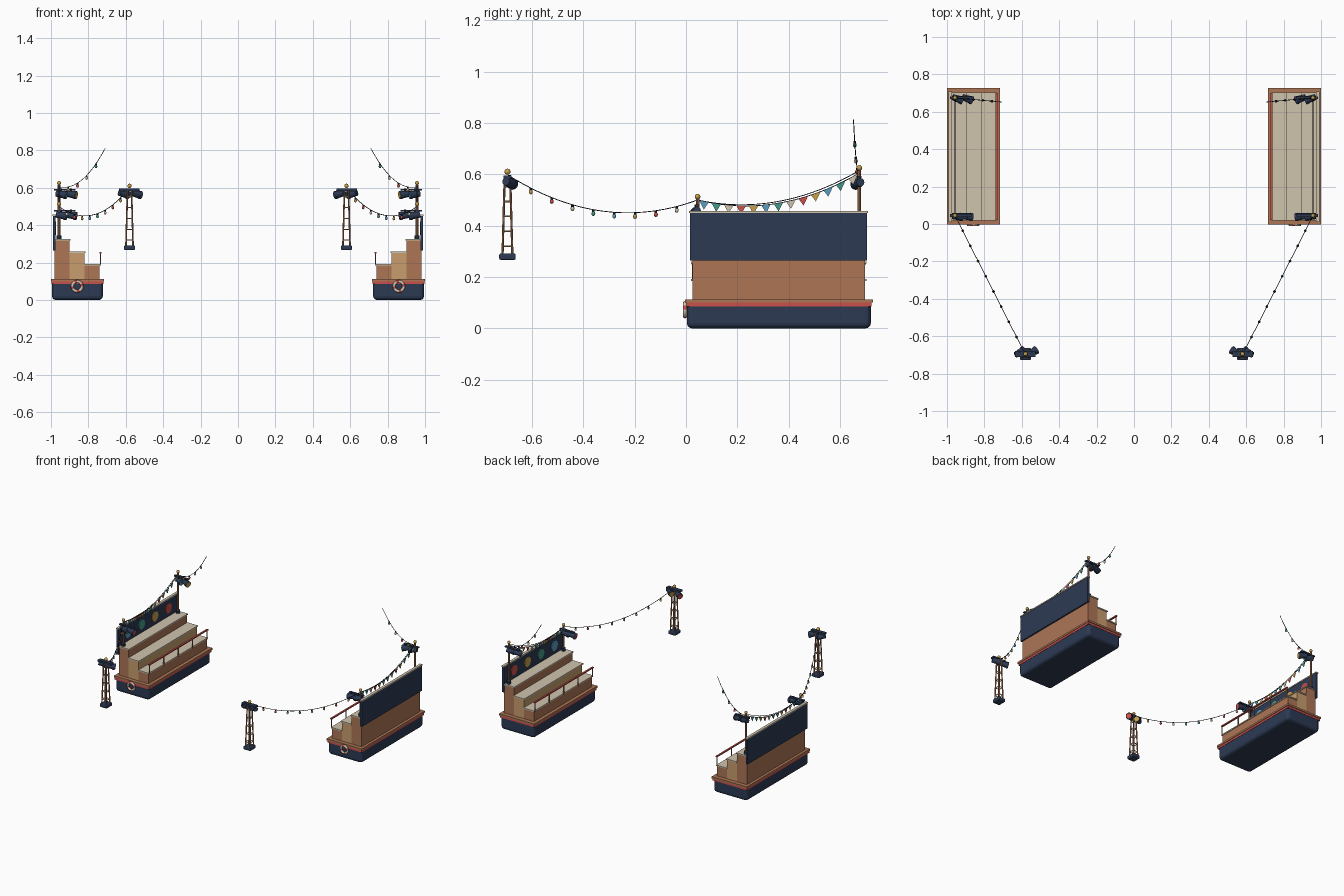
import bpy, bmesh, math
from mathutils import Vector

if "Cube" in bpy.data.objects:
    bpy.data.objects.remove(bpy.data.objects["Cube"], do_unlink=True)


def linear(c):
    return c / 12.92 if c <= 0.04045 else ((c + 0.055) / 1.055) ** 2.4


def material(name, code):
    rgb = [linear(int(code[i:i + 2], 16) / 255) for i in (0, 2, 4)] + [1]
    m = bpy.data.materials.new(name)
    m.use_nodes = True
    m.diffuse_color = rgb
    bsdf = next(n for n in m.node_tree.nodes if n.type == "BSDF_PRINCIPLED")
    bsdf.inputs["Base Color"].default_value = rgb
    return m


navy = material("navy paint", "2c3a54")
wood = material("brown wood", "ad7656")
tan = material("tan wood", "c89e6e")
cream = material("cream", "d0c4ae")
red = material("red", "c9504a")
gold = material("gold", "c9a04c")
teal = material("teal", "469a88")
blue = material("blue", "5a9fc0")
black = material("black cable", "20232b")
BRIGHT = [gold, red, cream, teal, blue]


def finish(bm, name, mats, smooth=False):
    me = bpy.data.meshes.new(name)
    bmesh.ops.recalc_face_normals(bm, faces=bm.faces)
    bm.to_mesh(me)
    bm.free()
    for m in mats:
        me.materials.append(m)
    if smooth:
        me.shade_smooth()
    ob = bpy.data.objects.new(name, me)
    bpy.context.collection.objects.link(ob)
    return ob


def box(name, x, y, z, mat, bevel=0, keep_top=False):
    """Box from (low, high) pairs; x may be given in either order."""
    bm = bmesh.new()
    bmesh.ops.create_cube(bm, size=1)
    for v in bm.verts:
        v.co = Vector([(a + b) / 2 + k * abs(b - a) for k, (a, b) in zip(v.co, (x, y, z))])
    if bevel:
        edges = [e for e in bm.edges
                 if not (keep_top and all(v.co.z > z[1] - 1e-4 for v in e.verts))]
        bmesh.ops.bevel(bm, geom=edges, offset=bevel, segments=3, profile=0.5, affect="EDGES")
    return finish(bm, name, [mat])


def rod(name, a, b, r, mat, sides=8, r2=None):
    a, b = Vector(a), Vector(b)
    bm = bmesh.new()
    bmesh.ops.create_cone(bm, cap_ends=True, segments=sides, radius1=r,
                          radius2=r if r2 is None else r2, depth=(b - a).length)
    ob = finish(bm, name, [mat])
    ob.location = (a + b) / 2
    ob.rotation_euler = (b - a).to_track_quat("Z", "Y").to_euler()
    return ob


def ball(name, p, r, mat, stretch=1):
    bm = bmesh.new()
    bmesh.ops.create_uvsphere(bm, u_segments=10, v_segments=8, radius=r)
    ob = finish(bm, name, [mat], True)
    ob.location = p
    ob.scale.z = stretch


def sag_points(a, b, sag, n):
    a, b = Vector(a), Vector(b)
    return [a.lerp(b, i / n) - Vector((0, 0, 4 * sag * i / n * (1 - i / n))) for i in range(n + 1)]


def cable(name, a, b, sag):
    cu = bpy.data.curves.new(name, "CURVE")
    cu.dimensions = "3D"
    cu.bevel_depth = 0.0018
    cu.bevel_resolution = 1
    pts = sag_points(a, b, sag, 28)
    sp = cu.splines.new("POLY")
    sp.points.add(len(pts) - 1)
    for p, co in zip(sp.points, pts):
        p.co = (*co, 1)
    cu.materials.append(black)
    bpy.context.collection.objects.link(bpy.data.objects.new(name, cu))


def light_string(name, a, b, sag, n, shift=0):
    cable(name + "_cable", a, b, sag)
    for i, p in enumerate(sag_points(a, b, sag, n)[1:-1]):
        rod(name + "_socket", p, p - Vector((0, 0, 0.01)), 0.005, black, 6)
        ball(name + "_bulb", p - Vector((0, 0, 0.015)), 0.0075, BRIGHT[(i + shift) % 5], 1.25)


def spotlight(name, p, aim, lens):
    p, d = Vector(p), Vector(aim).normalized()
    rod(name + "_can", p - d * 0.028, p + d * 0.018, 0.016, navy, 12, 0.02)
    rod(name + "_rim", p + d * 0.016, p + d * 0.03, 0.022, navy, 12)
    rod(name + "_lens", p + d * 0.029, p + d * 0.032, 0.018, lens, 12)
    rod(name + "_hanger", p, p + Vector((0, 0, 0.03)), 0.006, black, 6)


def bunting(name, a, b, sag, n):
    cable(name + "_cable", a, b, sag)
    pts = sag_points(a, b, sag, n)
    bm = bmesh.new()
    for i, (p, q) in enumerate(zip(pts, pts[1:])):
        tip = (p + q) / 2 - Vector((0, 0, 0.032))
        f = bm.faces.new([bm.verts.new(c) for c in (p.lerp(q, 0.12), p.lerp(q, 0.88), tip)])
        f.material_index = (4 - i) % 5
    ob = finish(bm, name + "_flags", BRIGHT)
    mod = ob.modifiers.new("thickness", "SOLIDIFY")
    mod.thickness = 0.003
    mod.offset = 0


def life_ring(x, y, z):
    bm = bmesh.new()
    n, m = 24, 8
    rings = []
    for i in range(n):
        a = 2 * math.pi * i / n
        ring = []
        for j in range(m):
            t = 2 * math.pi * j / m
            r = 0.026 + 0.008 * math.cos(t)
            ring.append(bm.verts.new((x + r * math.cos(a), y + 0.008 * math.sin(t), z + r * math.sin(a))))
        rings.append(ring)
    for i in range(n):
        for j in range(m):
            k, l = (i + 1) % n, (j + 1) % m
            f = bm.faces.new((rings[i][j], rings[k][j], rings[k][l], rings[i][l]))
            f.material_index = 1 if i % 6 < 2 else 0
    finish(bm, "life_ring", [cream, red], True)


def stand(s):
    # floating base
    box("hull", (s * 0.722, s * 0.995), (0.003, 0.72), (0, 0.085), navy, 0.022, True)
    box("red_band", (s * 0.72, s * 0.997), (0.001, 0.722), (0.085, 0.1), red)
    box("deck", (s * 0.716, s), (-0.003, 0.727), (0.1, 0.113), wood)
    life_ring(s * 0.86, -0.004, 0.073)

    # stepped seating
    for i, (top, mat) in enumerate([(0.193, wood), (0.26, tan), (0.325, wood)]):
        x = 0.74 + 0.08 * i
        box("tier", (s * x, s * (x + 0.08)), (0.025, 0.697), (0.113, top - 0.008), mat)
        box("seat_board", (s * (x - 0.005), s * (x + 0.08)), (0.02, 0.702), (top - 0.008, top), cream)

    # guard rail
    for i in range(5):
        y = 0.028 + i * 0.166
        rod("rail_post", (s * 0.735, y, 0.185), (s * 0.735, y, 0.253), 0.004, wood, 6)
    box("guard_rail", (s * 0.729, s * 0.741), (0.022, 0.7), (0.249, 0.257), red)

    # back panel with painted discs
    box("back_panel", (s * 0.976, s * 0.99), (0.015, 0.705), (0.265, 0.452), navy)
    box("panel_cap", (s * 0.973, s * 0.993), (0.012, 0.708), (0.45, 0.458), cream)
    for i, mat in enumerate([blue, teal, gold, red]):
        y = 0.125 + i * 0.155
        rod("panel_disc", (s * 0.977, y, 0.385), (s * 0.972, y, 0.385), 0.036, mat, 16)

    # masts with spotlights
    for y, top, aim_y, lenses in [(0.045, 0.503, -0.1, (teal, red)), (0.675, 0.615, -0.35, (blue, gold))]:
        rod("mast_foot", (s * 0.957, y, 0.325), (s * 0.957, y, 0.345), 0.015, navy, 10)
        rod("mast", (s * 0.957, y, 0.325), (s * 0.957, y, top), 0.007, wood)
        ball("mast_finial", (s * 0.957, y, top + 0.01), 0.011, gold)
        bar = top - 0.03
        box("light_bar", (s * 0.87, s * 0.985), (y - 0.008, y + 0.008), (bar, bar + 0.009), navy)
        for x, lens in zip((0.945, 0.892), lenses):
            spotlight("stand_light", (s * x, y - 0.005, bar - 0.02), (-s, aim_y, -0.15), lens)

    # strings between and beyond the masts
    front, back = (s * 0.957, 0.045, 0.5), (s * 0.957, 0.675, 0.605)
    bunting("bunting", front, back, 0.065, 13)
    cable("upper_cable", front, (s * 0.957, 0.675, 0.615), 0.063)
    light_string("loose_lights", back, (s * 0.71, 0.652, 0.812), 0.065, 5)


def tower(s):
    cx, cy = s * 0.58, -0.695
    box("tower_base", (cx - 0.029, cx + 0.029), (cy - 0.032, cy + 0.032), (0.267, 0.292), navy, 0.006)

    # tapering lattice
    def corner(i, z):
        r = 0.019 - 0.008 * (z - 0.29) / 0.29
        return (cx + r * (1, 1, -1, -1)[i % 4], cy + r * (1, -1, -1, 1)[i % 4], z)

    for i in range(4):
        rod("tower_leg", corner(i, 0.29), corner(i, 0.585), 0.0045, wood, 6)
        for k in range(5):
            z = 0.32 + k * 0.058
            rod("tower_rung", corner(i, z), corner(i + 1, z), 0.003, tan, 6)

    # lamp head
    box("tower_bar", (s * 0.527, s * 0.637), (cy - 0.015, cy + 0.015), (0.583, 0.596), navy)
    ball("tower_finial", (cx, cy, 0.61), 0.012, gold)
    for x, lens in ((0.611, gold), (0.545, red)):
        spotlight("tower_light", (s * x, cy + 0.008, 0.567), (-s * 0.85, 0.5, -0.2), lens)
    light_string("tower_lights", (s * 0.587, cy + 0.01, 0.592), (s * 0.957, 0.045, 0.5), 0.09, 9)


for side in (-1, 1):
    stand(side)
    tower(side)
